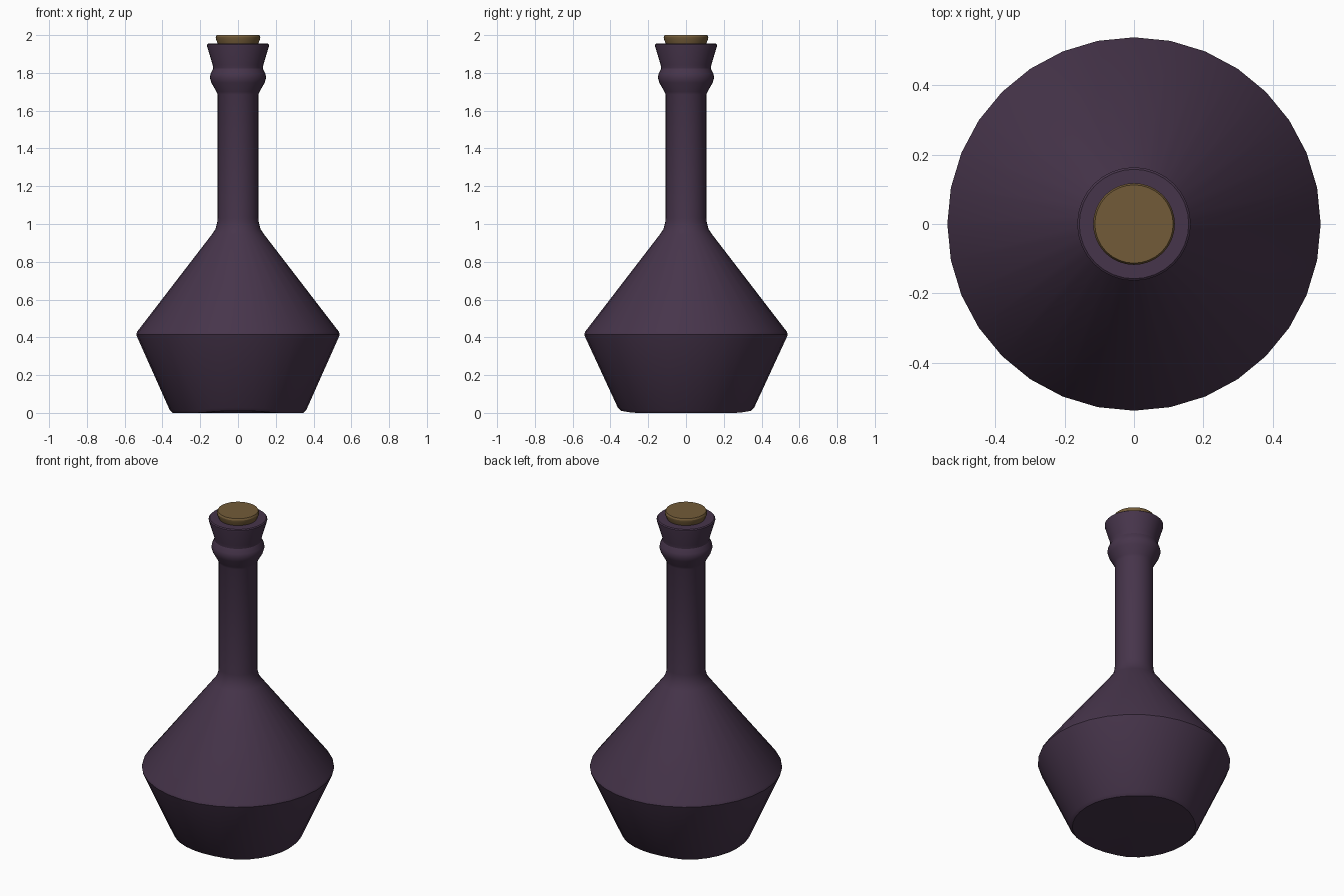
import bpy, bmesh, math

if "Cube" in bpy.data.objects:
    bpy.data.objects.remove(bpy.data.objects["Cube"])

SIDES = 32


def material(name, rgb):
    m = bpy.data.materials.new(name)
    m.diffuse_color = (*rgb, 1.0)
    m.use_nodes = True
    m.node_tree.nodes["Principled BSDF"].inputs["Base Color"].default_value = m.diffuse_color
    return m


def lathe(name, profile, mat):
    """Revolve (radius, height) points around z and cap both ends."""
    bm = bmesh.new()
    rings = []
    for r, z in profile:
        rings.append([bm.verts.new((r * math.sin(2 * math.pi * i / SIDES),
                                    r * math.cos(2 * math.pi * i / SIDES), z))
                      for i in range(SIDES)])
    for a, b in zip(rings, rings[1:]):
        for i in range(SIDES):
            j = (i + 1) % SIDES
            bm.faces.new((a[i], a[j], b[j], b[i]))
    for ring in (rings[0], rings[-1]):
        centre = bm.verts.new((0, 0, ring[0].co.z))
        for i in range(SIDES):
            bm.faces.new((ring[i], ring[(i + 1) % SIDES], centre))
    # worn base: the front and back of the foot lift slightly
    if name == "bottle":
        for v in rings[0] + rings[1]:
            lift = max(0.0, (abs(v.co.y) - 0.28) / 0.08)
            v.co.z += 0.014 * min(1.0, lift)
    bmesh.ops.recalc_face_normals(bm, faces=bm.faces[:])
    me = bpy.data.meshes.new(name)
    bm.to_mesh(me)
    bm.free()
    me.materials.append(mat)
    ob = bpy.data.objects.new(name, me)
    bpy.context.collection.objects.link(ob)
    bpy.ops.object.select_all(action='DESELECT')
    ob.select_set(True)
    bpy.context.view_layer.objects.active = ob
    bpy.ops.object.shade_smooth_by_angle(angle=math.radians(30))
    return ob


glass = material("dark_purple_glass", (0.062, 0.035, 0.070))
cork_brown = material("cork_brown", (0.170, 0.105, 0.040))

# bottle: foot, flared body, cone shoulder, neck, collar, lip
lathe("bottle", [
    (0.345, 0.0), (0.361, 0.014), (0.534, 0.402), (0.539, 0.415), (0.534, 0.430),
    (0.138, 0.945), (0.120, 0.972), (0.110, 1.008), (0.108, 1.03), (0.108, 1.685),
    (0.114, 1.70), (0.141, 1.748), (0.149, 1.775), (0.145, 1.795), (0.132, 1.822),
    (0.134, 1.842), (0.164, 1.942), (0.164, 1.950), (0.158, 1.955), (0.100, 1.955),
    (0.090, 1.90),
], glass)

# cork stopper
lathe("cork", [
    (0.095, 1.91), (0.107, 1.955), (0.117, 1.978), (0.118, 1.990), (0.113, 2.0),
], cork_brown)
